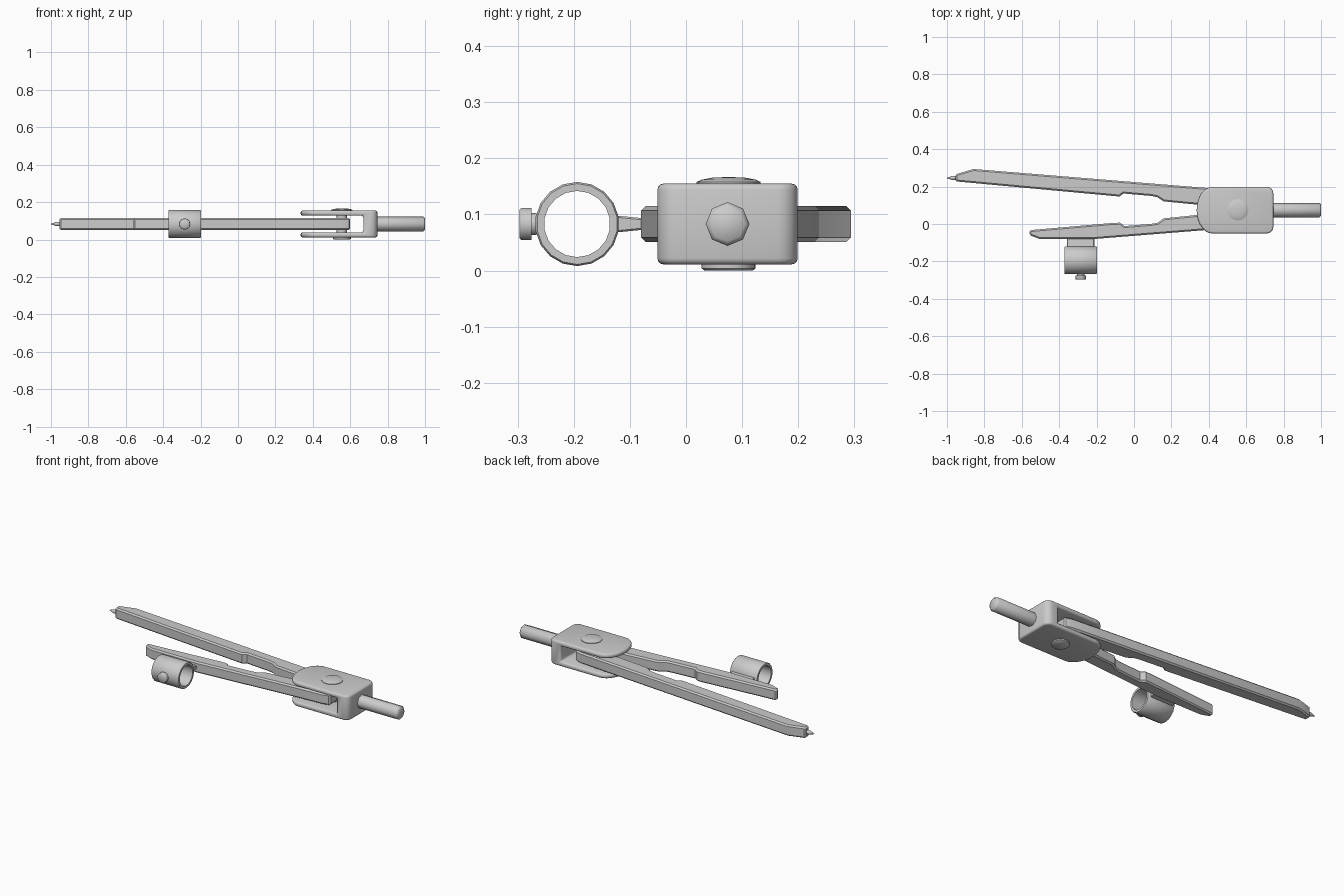
import bpy, bmesh
from math import pi, cos, sin, radians
from mathutils import Vector

if "Cube" in bpy.data.objects:
    bpy.data.objects.remove(bpy.data.objects["Cube"])

ZC = 0.083            # mid height of the tool
PX, PY = 0.555, 0.076  # pivot position


def make(name, bm):
    bmesh.ops.recalc_face_normals(bm, faces=bm.faces)
    me = bpy.data.meshes.new(name)
    bm.to_mesh(me)
    bm.free()
    ob = bpy.data.objects.new(name, me)
    bpy.context.collection.objects.link(ob)
    return ob


def activate(ob):
    bpy.ops.object.select_all(action='DESELECT')
    ob.select_set(True)
    bpy.context.view_layer.objects.active = ob


def smooth(ob, deg):
    activate(ob)
    bpy.ops.object.shade_smooth_by_angle(angle=radians(deg))


def bevel(ob, width, segs, limit=60):
    m = ob.modifiers.new("bevel", 'BEVEL')
    m.width, m.segments = width, segs
    m.limit_method, m.angle_limit = 'ANGLE', radians(limit)
    activate(ob)
    bpy.ops.object.modifier_apply(modifier=m.name)


def prism(name, pts, z0, z1):
    bm = bmesh.new()
    f = bm.faces.new([bm.verts.new((x, y, z0)) for x, y in pts])
    r = bmesh.ops.extrude_face_region(bm, geom=[f])
    vs = [v for v in r['geom'] if isinstance(v, bmesh.types.BMVert)]
    bmesh.ops.translate(bm, verts=vs, vec=(0, 0, z1 - z0))
    return make(name, bm)


def lathe(name, base, axis, profile, sides, closed=False, angle=50):
    """Spin (radius, height) points round an axis through base."""
    bm = bmesh.new()
    q = Vector((0, 0, 1)).rotation_difference(Vector(axis))
    rings = [[bm.verts.new(Vector(base) + q @ Vector(
        (r * cos(2 * pi * i / sides), r * sin(2 * pi * i / sides), h)))
        for i in range(sides)] for r, h in profile]
    n = len(rings)
    for k in range(n if closed else n - 1):
        a, b = rings[k], rings[(k + 1) % n]
        for i in range(sides):
            j = (i + 1) % sides
            bm.faces.new((a[i], a[j], b[j], b[i]))
    if not closed:
        bm.faces.new(rings[0])
        bm.faces.new(rings[-1])
    ob = make(name, bm)
    smooth(ob, angle)
    return ob


# Forked hinge block: rounded outline with a slot cut for the legs
def arc(cx, cy, rx, ry, a0, a1, n):
    return [(cx + rx * cos(radians(a0 + (a1 - a0) * i / n)),
             cy + ry * sin(radians(a0 + (a1 - a0) * i / n))) for i in range(n + 1)]


outline = (arc(0.42, 0.074, 0.085, 0.125, 90, 270, 14)
           + arc(0.71, -0.016, 0.035, 0.035, 270, 360, 4)
           + arc(0.71, 0.164, 0.035, 0.035, 0, 90, 4))
fork = prism("hinge_fork", outline, 0.011, 0.155)
slot = prism("slot_cutter", [(0.2, -0.3), (0.67, -0.3), (0.67, 0.4), (0.2, 0.4)], 0.038, 0.128)
slot.hide_render = True
m = fork.modifiers.new("slot", 'BOOLEAN')
m.operation, m.object, m.solver = 'DIFFERENCE', slot, 'EXACT'
activate(fork)
bpy.ops.object.modifier_apply(modifier=m.name)
bpy.data.objects.remove(slot)
bevel(fork, 0.011, 3)
smooth(fork, 35)

# Legs
long_leg = [(-0.955, 0.228), (-0.078, 0.147), (-0.056, 0.163), (0.094, 0.150),
            (0.125, 0.143), (0.158, 0.121), (0.334, 0.104), (0.56, 0.080), (0.6, 0.092),
            (0.6, 0.165), (0.56, 0.178), (0.398, 0.192), (-0.858, 0.294), (-0.955, 0.265)]
short_leg = [(-0.558, -0.033), (-0.558, -0.060), (-0.505, -0.080), (-0.211, -0.080),
             (0.388, -0.032), (0.56, -0.022), (0.6, -0.01), (0.6, 0.06), (0.56, 0.072),
             (0.334, 0.048), (0.158, 0.030), (0.125, 0.006), (0.094, 0.001),
             (-0.05, -0.011), (-0.075, 0.007), (-0.11, 0.006)]
for name, pts in (("needle_leg", long_leg), ("holder_leg", short_leg)):
    leg = prism(name, pts, 0.051, 0.115)
    bevel(leg, 0.008, 1)
    smooth(leg, 25)

# Handle, needle and pivot
lathe("handle", (0.735, 0.074, ZC), (1, 0, 0),
      [(0.039, 0), (0.039, 0.257), (0.031, 0.265)], 8)
lathe("needle", (-0.95, 0.246, ZC), (-1, 0, 0),
      [(0.011, 0), (0.011, 0.02), (0.001, 0.05)], 8)
lathe("pivot_pin", (PX, PY, 0.02), (0, 0, 1), [(0.028, 0), (0.028, 0.125)], 16)
lathe("pivot_cap_top", (PX, PY, 0.15), (0, 0, 1),
      [(0.057, 0), (0.057, 0.008), (0.048, 0.012), (0.03, 0.0155), (0.008, 0.0165)], 20)
lathe("pivot_cap_bottom", (PX, PY, 0.016), (0, 0, -1),
      [(0.048, 0), (0.048, 0.012), (0.043, 0.016)], 20)

# Pencil clamp ring, bracket and screw
RX, RY = -0.285, -0.194
lathe("clamp_ring", (RX, RY, ZC), (1, 0, 0),
      [(0.059, -0.087), (0.072, -0.087), (0.075, -0.083), (0.075, 0.083),
       (0.072, 0.087), (0.059, 0.087)], 18, closed=True)
bm = bmesh.new()
bmesh.ops.create_cube(bm, size=1)
for v in bm.verts:
    ring_end = v.co.y < 0
    v.co = Vector((RX + v.co.x * 0.145,
                   -0.124 if ring_end else -0.074,
                   ZC + v.co.z * (0.03 if ring_end else 0.02)))
bracket = make("clamp_bracket", bm)
bevel(bracket, 0.003, 1)
smooth(bracket, 30)
lathe("clamp_screw", (RX, -0.266, ZC), (0, -1, 0),
      [(0.02, 0), (0.02, 0.009), (0.029, 0.009), (0.029, 0.028), (0.026, 0.031)], 14)
